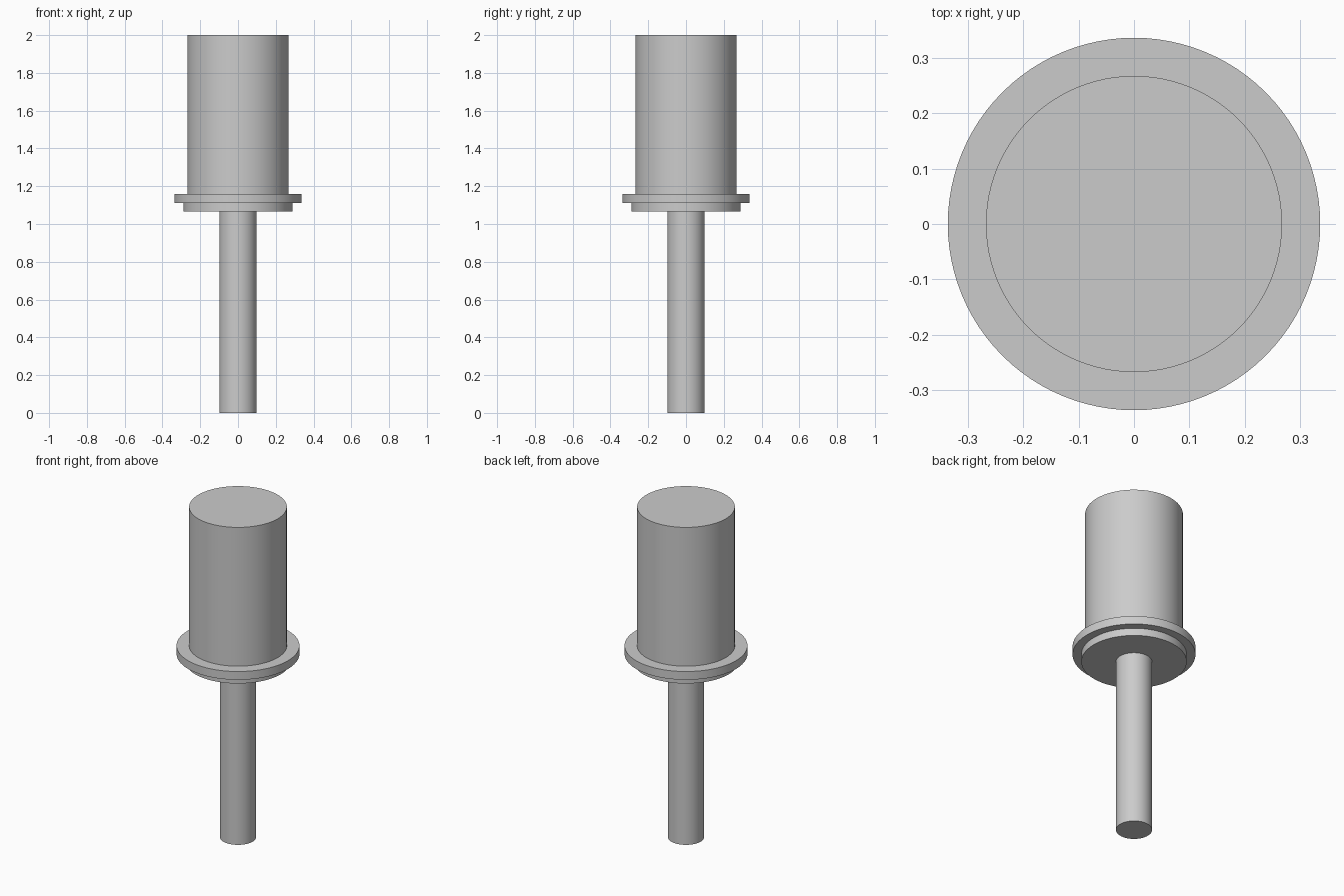
import bpy
import bmesh
import math

SEGMENTS = 96

cube = bpy.data.objects.get("Cube")
if cube:
    bpy.data.objects.remove(cube, do_unlink=True)

# One plain grey for the whole turned part
grey = bpy.data.materials.new("plain_grey")
grey.use_nodes = True
grey.diffuse_color = (0.6, 0.6, 0.6, 1)
grey.node_tree.nodes["Principled BSDF"].inputs["Base Color"].default_value = grey.diffuse_color

# Coaxial sections from the bottom up: radius, bottom, top
shaft = (0.099, 0.0, 1.065)
collar = (0.289, 1.065, 1.11)
flange = (0.337, 1.11, 1.16)
head = (0.268, 1.16, 2.0)


def turn(name, sections):
    """Turn stacked sections around z into one closed, stepped solid."""
    bm = bmesh.new()
    rings = []
    for radius, bottom, top in sections:
        for z in (bottom, top):
            rings.append([
                bm.verts.new((radius * math.cos(a), radius * math.sin(a), z))
                for a in (math.tau * i / SEGMENTS for i in range(SEGMENTS))
            ])
    # Walls and the ring-shaped steps between sections
    for low, high in zip(rings, rings[1:]):
        for i in range(SEGMENTS):
            j = (i + 1) % SEGMENTS
            bm.faces.new((low[i], low[j], high[j], high[i]))
    # End caps
    bm.faces.new(reversed(rings[0]))
    bm.faces.new(rings[-1])
    bmesh.ops.recalc_face_normals(bm, faces=bm.faces)

    mesh = bpy.data.meshes.new(name)
    bm.to_mesh(mesh)
    bm.free()
    mesh.materials.append(grey)
    obj = bpy.data.objects.new(name, mesh)
    bpy.context.collection.objects.link(obj)
    bpy.ops.object.select_all(action="DESELECT")
    obj.select_set(True)
    bpy.context.view_layer.objects.active = obj
    bpy.ops.object.shade_smooth_by_angle(angle=math.radians(30))
    return obj


turn("flanged_pin", (shaft, collar, flange, head))
